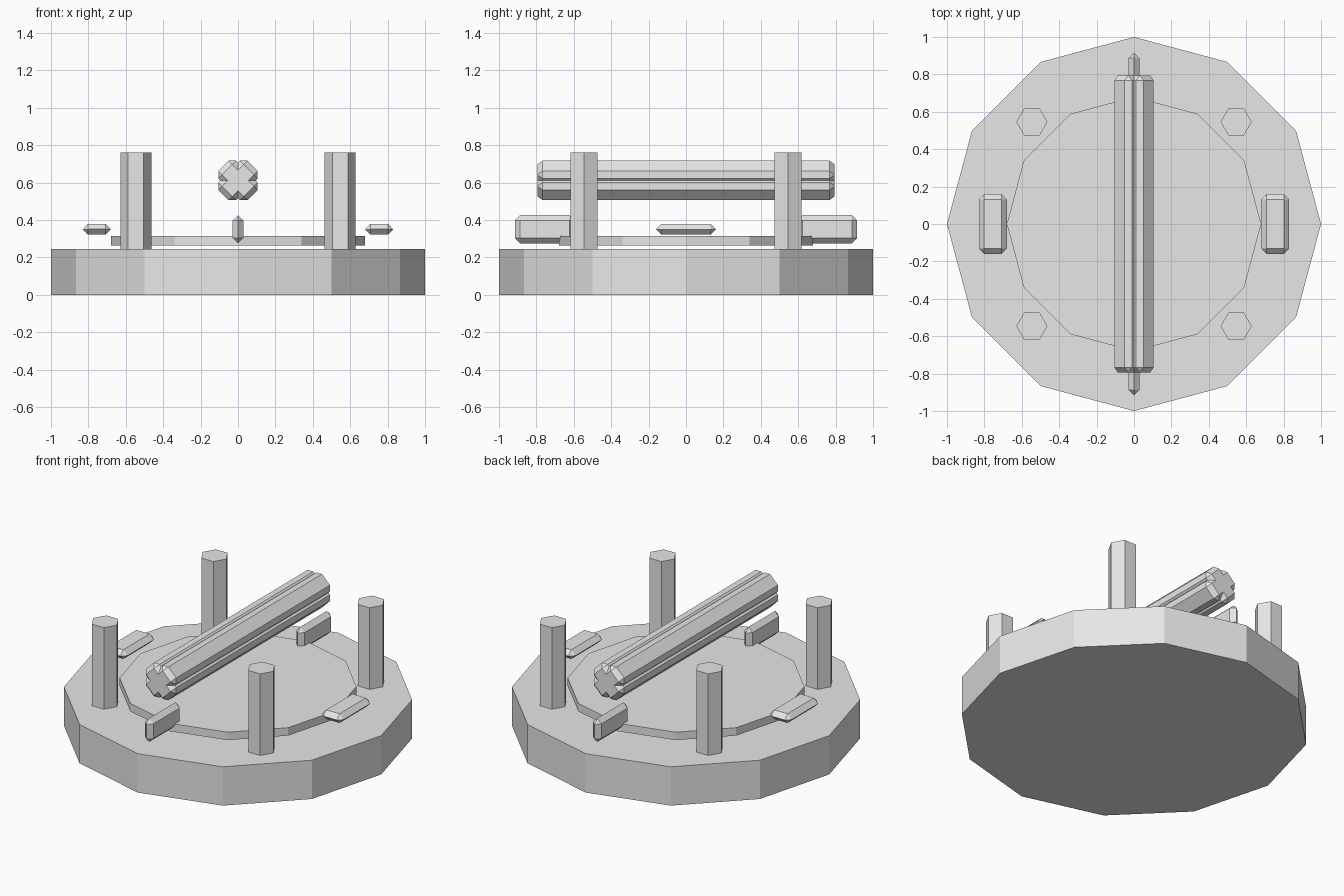
import bpy
import bmesh
from math import pi
from mathutils import Matrix

cube = bpy.data.objects.get("Cube")
if cube:
    bpy.data.objects.remove(cube, do_unlink=True)

# One light grey for everything
grey = bpy.data.materials.new("light_grey")
grey.use_nodes = True
colour = (0.8, 0.8, 0.8, 1)
grey.diffuse_color = colour
grey.node_tree.nodes["Principled BSDF"].inputs["Base Color"].default_value = colour


def finish(name, bm):
    mesh = bpy.data.meshes.new(name)
    bmesh.ops.recalc_face_normals(bm, faces=bm.faces)
    bm.to_mesh(mesh)
    bm.free()
    mesh.materials.append(grey)
    obj = bpy.data.objects.new(name, mesh)
    bpy.context.collection.objects.link(obj)
    return obj


def prism(name, sides, radius, bottom, top, x=0, y=0, turn=0):
    """Upright prism whose first corner points along +x before turning."""
    bm = bmesh.new()
    bmesh.ops.create_circle(bm, cap_ends=True, segments=sides, radius=radius,
                            matrix=Matrix.Rotation(turn, 4, 'Z'))
    side = bmesh.ops.extrude_face_region(bm, geom=bm.faces[:])
    verts = [v for v in side["geom"] if isinstance(v, bmesh.types.BMVert)]
    bmesh.ops.translate(bm, verts=verts, vec=(0, 0, top - bottom))
    obj = finish(name, bm)
    obj.location = (x, y, bottom)
    return obj


def chamfered_box(name, size, centre, bevel, roll=0):
    """Box with every edge chamfered, rolled about the y axis."""
    bm = bmesh.new()
    bmesh.ops.create_cube(bm, size=1)
    bmesh.ops.scale(bm, verts=bm.verts, vec=size)
    bmesh.ops.bevel(bm, geom=bm.edges[:], offset=bevel, segments=1,
                    affect='EDGES', clamp_overlap=True)
    bmesh.ops.remove_doubles(bm, verts=bm.verts, dist=0.001)
    obj = finish(name, bm)
    obj.location = centre
    obj.rotation_euler.y = roll
    return obj


# Base and raised plate
prism("base", 12, 1.0, 0, 0.245, turn=pi / 2)
prism("raised_plate", 12, 0.68, 0.265, 0.315, turn=pi / 2)

# Four hexagonal posts
for x, side in ((0.546, "left"), (-0.546, "right")):
    for y, end in ((-0.546, "front"), (0.546, "back")):
        prism(f"post_{end}_{side}", 6, 0.083, 0.245, 0.76, x, y, pi / 2)

# Long bar made of two crossed chamfered beams
for name, roll in (("bar_beam_a", pi / 4), ("bar_beam_b", -pi / 4)):
    chamfered_box(name, (0.22, 1.59, 0.134), (0, 0, 0.612), 0.028, roll)

# Four small grips: flat at the sides, upright at front and back
for sign, side, end in ((1, "left", "back"), (-1, "right", "front")):
    chamfered_box(f"grip_{side}", (0.15, 0.32, 0.058),
                  (0.755 * sign, 0, 0.351), 0.0285)
    chamfered_box(f"grip_{end}", (0.15, 0.32, 0.058),
                  (0, 0.755 * sign, 0.351), 0.0285, pi / 2)
